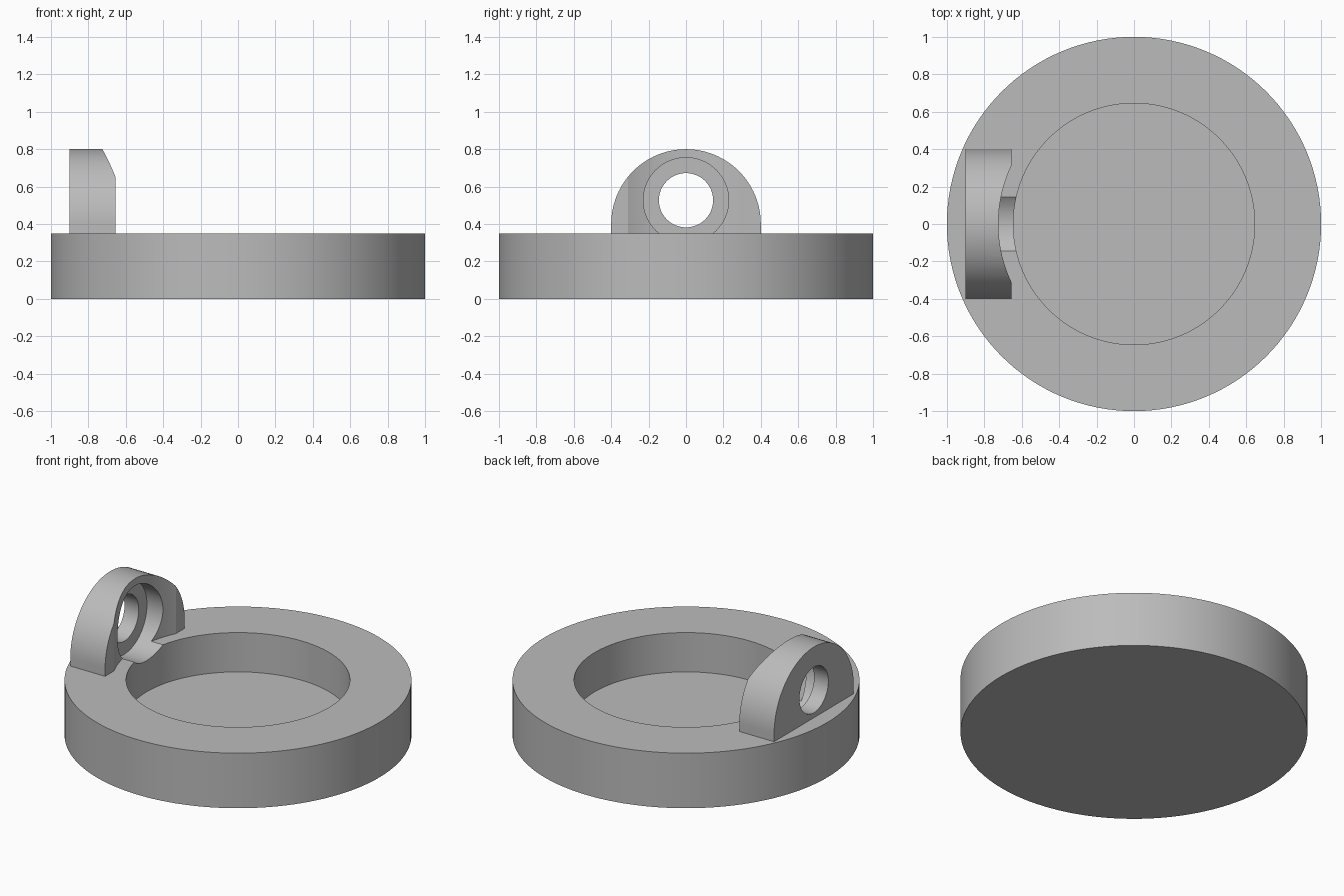
import bpy
import bmesh
import math
from mathutils import Matrix

cube = bpy.data.objects.get("Cube")
if cube:
    bpy.data.objects.remove(cube, do_unlink=True)

BASE_H, FLOOR_Z, POCKET_R = 0.35, 0.10, 0.645
LUG_OUT, LUG_IN, LUG_R = -0.90, -0.655, 0.40
HOLE_Z = 0.527

grey = bpy.data.materials.new("plain grey")
grey.use_nodes = True
grey.diffuse_color = (0.5, 0.5, 0.5, 1)
grey.node_tree.nodes["Principled BSDF"].inputs["Base Color"].default_value = (0.5, 0.5, 0.5, 1)


def make_object(name, bm):
    bmesh.ops.recalc_face_normals(bm, faces=bm.faces)
    mesh = bpy.data.meshes.new(name)
    bm.to_mesh(mesh)
    bm.free()
    mesh.materials.append(grey)
    obj = bpy.data.objects.new(name, mesh)
    bpy.context.collection.objects.link(obj)
    return obj


def cylinder(name, radius, start, end, axis="Z", height=0.0, segments=128):
    """Cylinder from start to end along z, or along x at the given height."""
    bm = bmesh.new()
    place = Matrix.Translation((0, 0, (start + end) / 2))
    if axis == "X":
        place = Matrix.Translation(((start + end) / 2, 0, height)) @ Matrix.Rotation(math.pi / 2, 4, "Y")
    bmesh.ops.create_cone(bm, cap_ends=True, segments=segments, radius1=radius,
                          radius2=radius, depth=end - start, matrix=place)
    return make_object(name, bm)


def combine(target, tool, operation):
    """Apply a boolean and remove its tool."""
    mod = target.modifiers.new(operation.lower(), "BOOLEAN")
    mod.operation, mod.object, mod.solver = operation, tool, "EXACT"
    bpy.context.view_layer.objects.active = target
    bpy.ops.object.modifier_apply(modifier=mod.name)
    bpy.data.objects.remove(tool, do_unlink=True)


# Round base with a shallow pocket
base = cylinder("base_with_lug", 1.0, 0.0, BASE_H)
combine(base, cylinder("pocket_cutter", POCKET_R, FLOOR_Z, 1.0), "DIFFERENCE")

# Arched lug, rooted in the base
arc = [math.pi * i / 48 for i in range(49)]
outline = [(LUG_R * math.cos(a), LUG_R + LUG_R * math.sin(a)) for a in arc]
outline += [(-LUG_R, 0.25), (LUG_R, 0.25)]
bm = bmesh.new()
face = bm.faces.new([bm.verts.new((LUG_OUT, y, z)) for y, z in outline])
extruded = bmesh.ops.extrude_face_region(bm, geom=[face])["geom"]
bmesh.ops.translate(bm, vec=(LUG_IN - LUG_OUT, 0, 0),
                    verts=[v for v in extruded if isinstance(v, bmesh.types.BMVert)])
lug = make_object("lug", bm)

# Hollowed inner face of the lug, concentric with the base
combine(lug, cylinder("hollow_cutter", 0.725, 0.0, 1.2), "DIFFERENCE")
combine(base, lug, "UNION")

# Counterbore that also grooves the rim, then the through hole
combine(base, cylinder("counterbore_cutter", 0.228, -0.80, -0.50, "X", HOLE_Z, 64), "DIFFERENCE")
combine(base, cylinder("hole_cutter", 0.145, -1.1, -0.5, "X", HOLE_Z, 64), "DIFFERENCE")

# Smooth curved walls, crisp edges
bpy.ops.object.select_all(action="DESELECT")
base.select_set(True)
bpy.context.view_layer.objects.active = base
bpy.ops.object.shade_smooth_by_angle(angle=math.radians(25))
